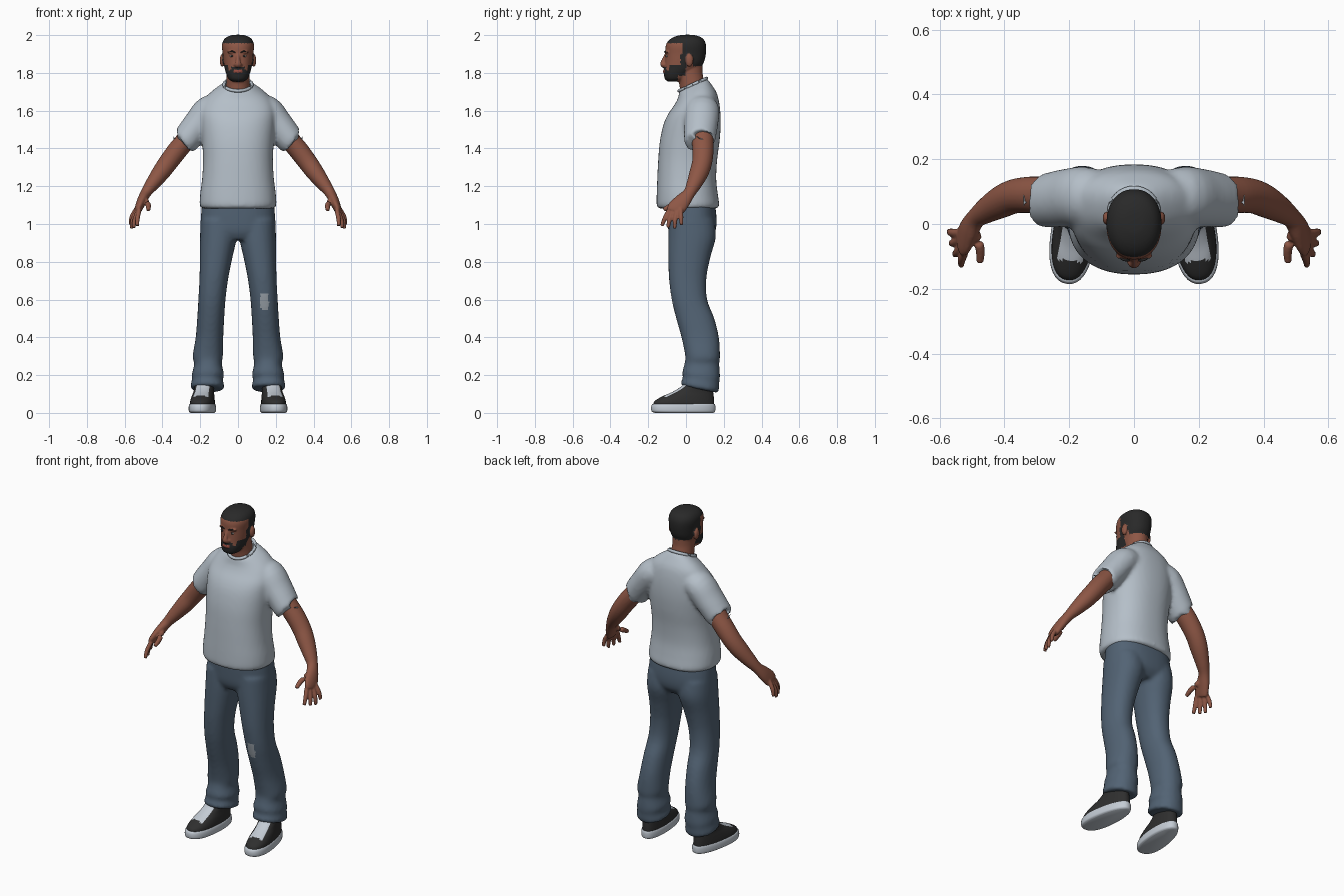
import bpy, bmesh, math
from mathutils import Vector

COLORS = {
    "skin": (0.27, 0.095, 0.06), "hair black": (0.022, 0.022, 0.022), "lip": (0.30, 0.07, 0.05),
    "shirt grey": (0.46, 0.52, 0.58), "denim": (0.085, 0.125, 0.175), "patch grey": (0.33, 0.37, 0.41),
    "shoe black": (0.028, 0.028, 0.028), "shoe light": (0.55, 0.60, 0.66), "eye white": (0.5, 0.45, 0.42),
}
MATS = {}
for name, c in COLORS.items():
    MATS[name] = bpy.data.materials.new(name)
    MATS[name].diffuse_color = (*c, 1)


def resample(keys, steps):
    """Catmull-Rom interpolation of key tuples."""
    out = []
    for i in range(len(keys) - 1):
        a, b, c, d = (keys[max(0, min(len(keys) - 1, i + k))] for k in (-1, 0, 1, 2))
        for s in range(steps):
            t = s / steps
            out.append([0.5 * (2 * q + (r - p) * t + (2 * p - 5 * q + 4 * r - w) * t * t
                               + (3 * q - p - 3 * r + w) * t ** 3) for p, q, r, w in zip(a, b, c, d)])
    out.append(list(keys[-1]))
    return out


def skin_rings(bm, rings):
    rows = [[bm.verts.new(p) for p in ring] for ring in rings]
    n = len(rows[0])
    faces = [bm.faces.new((a[i], a[(i + 1) % n], b[(i + 1) % n], b[i]))
             for a, b in zip(rows, rows[1:]) for i in range(n)]
    faces += [bm.faces.new(rows[0]), bm.faces.new(rows[-1])]
    bmesh.ops.recalc_face_normals(bm, faces=faces)


def stack(bm, keys, side=1, n=32, steps=4, power=2.0, taper=0.0):
    """Loft of level rings; key = (x0, x1, y0, y1, z, slope along y)."""
    rings = []
    for x0, x1, y0, y1, z, slope in resample(keys, steps):
        ring = []
        for i in range(n):
            t = math.tau * i / n
            c, s = (math.copysign(abs(f) ** (2 / power), f) for f in (math.cos(t), math.sin(t)))
            y = s * (y1 - y0) / 2
            x = (x0 + x1) / 2 + c * (x1 - x0) / 2 * (1 - taper * s)
            ring.append((side * x, (y0 + y1) / 2 + y, z + slope * y))
        rings.append(ring)
    skin_rings(bm, rings)


def tube(bm, keys, side=1, n=16, steps=4):
    """Loft along a path; key = (x, y, z, radius along y, other radius)."""
    rows = resample(keys, steps)
    pts = [Vector(r[:3]) for r in rows]
    rings = []
    for i, r in enumerate(rows):
        t = (pts[min(i + 1, len(pts) - 1)] - pts[max(i - 1, 0)]).normalized()
        u = Vector((0, 1, 0)) if abs(t.y) < 0.85 else Vector((0, 0, 1))
        u = (u - t * u.dot(t)).normalized()
        v = t.cross(u)
        ring = [pts[i] + u * r[3] * math.cos(a) + v * r[4] * math.sin(a)
                for a in (math.tau * k / n for k in range(n))]
        rings.append([(side * p.x, p.y, p.z) for p in ring])
    skin_rings(bm, rings)


def ball(bm, center, radii):
    r = bmesh.ops.create_uvsphere(bm, u_segments=16, v_segments=10, radius=1)
    for v in r["verts"]:
        v.co = Vector(center) + Vector([a * b for a, b in zip(v.co, radii)])


def finish(name, bm, mats, voxel=0, smooth=0, rule=None):
    """Make the object, optionally fuse its parts, then colour faces by rule."""
    me = bpy.data.meshes.new(name)
    bm.to_mesh(me)
    bm.free()
    ob = bpy.data.objects.new(name, me)
    bpy.context.collection.objects.link(ob)
    if voxel:
        m = ob.modifiers.new("fuse", "REMESH")
        m.mode, m.voxel_size = "VOXEL", voxel
        m = ob.modifiers.new("relax", "SMOOTH")
        m.factor, m.iterations = 0.5, smooth
        dg = bpy.context.evaluated_depsgraph_get()
        new = bpy.data.meshes.new_from_object(ob.evaluated_get(dg))
        ob.modifiers.clear()
        ob.data = new
    ob.data.materials.clear()
    for m in mats:
        ob.data.materials.append(MATS[m])
    for p in ob.data.polygons:
        p.material_index = rule(p.center, p.normal) if rule else 0
    bpy.ops.object.select_all(action="DESELECT")
    ob.select_set(True)
    bpy.context.view_layer.objects.active = ob
    bpy.ops.object.shade_smooth_by_angle(angle=math.radians(50))
    return ob


# Shirt: body and sleeves fused
bm = bmesh.new()
stack(bm, [(-w, w, a, b, z, s) for w, a, b, z, s in (
    (.190, -.145, .165, 1.082, 0), (.203, -.155, .176, 1.10, 0), (.200, -.155, .168, 1.16, 0),
    (.190, -.152, .160, 1.24, 0), (.185, -.147, .165, 1.34, 0), (.190, -.138, .178, 1.44, 0),
    (.197, -.118, .184, 1.53, 0), (.197, -.092, .180, 1.60, .1), (.175, -.060, .165, 1.66, .25),
    (.135, -.042, .140, 1.70, .35), (.085, -.036, .116, 1.732, .42), (.068, -.03, .105, 1.738, .45))],
    n=48, power=2.3)
for s in (1, -1):
    tube(bm, [(.08, .085, 1.61, .075, .07), (.15, .085, 1.60, .092, .082), (.21, .08, 1.53, .090, .079),
              (.272, .072, 1.449, .083, .075), (.279, .072, 1.441, .078, .070)], s, n=24)
finish("shirt", bm, ["shirt grey"], 0.011, 5)

# Collar band
bm = bmesh.new()
ring = [(.074 * math.cos(a), .036 + .073 * math.sin(a), 1.738 + .033 * math.sin(a))
        for a in (math.tau * k / 32 for k in range(33))]
tube(bm, [(*p, .009, .009) for p in ring], n=8, steps=1)
finish("collar", bm, ["shirt grey"])

# Jeans: hips and legs fused, worn patch on one knee
bm = bmesh.new()
stack(bm, [(-w, w, a, b, z, 0) for w, a, b, z in (
    (.188, -.10, .15, 1.13), (.197, -.098, .162, 1.03), (.195, -.092, .155, .96), (.15, -.07, .12, .915))],
    n=40, power=2.4)
for s in (1, -1):
    stack(bm, [(.0, .198, -.09, .15, 1.02, 0), (.006, .201, -.094, .158, .93, 0), (.03, .202, -.094, .128, .82, 0),
               (.052, .204, -.09, .108, .71, 0), (.066, .210, -.076, .112, .60, 0), (.073, .216, -.052, .15, .50, 0),
               (.078, .224, -.024, .174, .40, 0), (.080, .240, -.004, .180, .30, 0), (.086, .232, -.008, .176, .26, 0),
               (.074, .244, -.020, .180, .205, -.1), (.080, .244, -.016, .176, .175, -.15),
               (.072, .252, -.028, .174, .138, -.2), (.082, .240, -.02, .165, .125, -.2)], s, power=2.2)


def patch(c, n):
    return int(((c.x - .14) / .023) ** 4 + ((c.z - .592) / .045) ** 4 < 1 and n.y < -.2)


finish("jeans", bm, ["denim", "patch grey"], 0.011, 4, patch)

# Arms with palms, fingers and thumbs
FINGERS = [((.522, -.088, 1.075), (.532, -.112, 1.03), (.533, -.128, .99)),
           ((.530, -.070, 1.07), (.547, -.088, 1.02), (.552, -.095, .98)),
           ((.536, -.048, 1.07), (.558, -.058, 1.02), (.563, -.060, .975)),
           ((.538, -.028, 1.08), (.563, -.026, 1.035), (.570, -.024, .995)),
           ((.492, -.02, 1.13), (.475, -.075, 1.10), (.475, -.118, 1.075))]
for s, label in ((1, "left"), (-1, "right")):
    bm = bmesh.new()
    tube(bm, [(.22, .08, 1.515, .06, .055), (.275, .088, 1.445, .058, .053), (.325, .090, 1.385, .056, .053),
              (.37, .085, 1.325, .053, .051), (.41, .068, 1.27, .050, .047), (.455, .042, 1.21, .040, .037),
              (.487, .018, 1.165, .032, .028), (.508, -.015, 1.125, .042, .026),
              (.525, -.050, 1.085, .048, .021), (.532, -.060, 1.065, .042, .016)], s, n=24)
    for i, (a, b, c) in enumerate(FINGERS):
        r = .015 if i == 4 else .0125
        tube(bm, [(*a, r, r), (*b, r, r), (*c, r * .75, r * .75)], s, n=10)
    finish(label + "_arm", bm, ["skin"], 0.005, 3)

# Head: skull, neck, nose, brow, lips and ears fused
bm = bmesh.new()
stack(bm, [(-w, w, a, b, z, 0) for w, a, b, z in (
    (.028, -.095, -.03, 1.754), (.050, -.112, .0, 1.768), (.064, -.117, .03, 1.80), (.072, -.114, .075, 1.83),
    (.077, -.112, .096, 1.86), (.081, -.110, .105, 1.90), (.085, -.108, .107, 1.94), (.080, -.096, .100, 1.967),
    (.064, -.070, .082, 1.987), (.036, -.035, .050, 1.999), (.010, -.005, .020, 2.002))], n=40, power=2.2)
stack(bm, [(-.066, .066, -.028, .10, 1.69, .3), (-.062, .062, -.035, .094, 1.75, .2),
           (-.060, .060, -.05, .088, 1.80, 0), (-.06, .06, -.05, .088, 1.85, 0)])
tube(bm, [(0, -.104, 1.895, .01, .009), (0, -.118, 1.868, .011, .011),
          (0, -.124, 1.845, .013, .018), (0, -.112, 1.834, .010, .016)])
ball(bm, (0, -.113, 1.808), (.024, .010, .010))
for s in (1, -1):
    ball(bm, (s * .032, -.099, 1.910), (.026, .012, .007))
    ball(bm, (s * .084, .018, 1.866), (.013, .021, .034))
    ball(bm, (s * .013, -.115, 1.842), (.010, .011, .008))


def head_rule(c, n):
    x, y, z = abs(c.x), c.y, c.z
    if x > .083 and z < 1.905 and -.01 < y < .05:
        return 0  # ears
    if z > 1.957 or (y > -.018 and z > 1.888) or (y > .036 and z > 1.835):
        return 1  # hair
    if x < .022 and 1.801 < z < 1.816 and y < -.1:
        return 2  # lips
    beard = z < 1.815 or (z < 1.842 and x > .052) or (z < 1.831 and x < .036)
    if y < 0 and z > 1.745 and beard and (y < -.045 or z > 1.785):
        return 1  # beard and moustache
    return int(-.03 < y < 0 and 1.83 < z < 1.9 and x > .06)  # sideburns


finish("head", bm, ["skin", "hair black", "lip"], 0.005, 3, head_rule)

# Eyes and brows
for s, label in ((1, "left"), (-1, "right")):
    bm = bmesh.new()
    ball(bm, (s * .032, -.101, 1.889), (.013, .006, .0055))
    finish(label + "_eye", bm, ["eye white"])
    bm = bmesh.new()
    ball(bm, (s * .032, -.105, 1.889), (.0055, .0045, .0055))
    finish(label + "_iris", bm, ["hair black"])
    bm = bmesh.new()
    tube(bm, [(s * .014, -.112, 1.908, .003, .003), (s * .032, -.110, 1.914, .004, .004),
              (s * .052, -.097, 1.908, .003, .003)], n=8)
    finish(label + "_brow", bm, ["hair black"])

# Shoes: pale sole, dark upper with pale lacing, toes turned out
for s, label in ((1, "left"), (-1, "right")):
    parts = {
        "sole": ([(-.058, .058, -.165, .145, 0, 0), (-.067, .067, -.183, .155, .008, 0),
                  (-.068, .068, -.186, .157, .03, 0), (-.064, .064, -.180, .154, .046, 0),
                  (-.055, .055, -.165, .145, .048, 0)], ["shoe light"], None),
        "upper": ([(-.062, .062, -.176, .150, .035, 0), (-.061, .061, -.168, .150, .062, 0),
                   (-.057, .057, -.125, .148, .088, 0), (-.052, .052, -.070, .145, .112, 0),
                   (-.050, .050, -.025, .143, .14, 0), (-.046, .046, -.005, .138, .165, 0)],
                  ["shoe black", "shoe light"],
                  lambda c, n: int(-.115 < c.y < .0 and abs(c.x) < .037 and n.y < -.15 and c.z > .06)),
    }
    for part, (keys, mats, rule) in parts.items():
        bm = bmesh.new()
        stack(bm, keys, s, n=40, steps=5, power=2.3, taper=.12)
        ob = finish(f"{label}_shoe_{part}", bm, mats, rule=rule)
        ob.location.x = s * .184
        ob.rotation_euler.z = s * math.radians(7)
